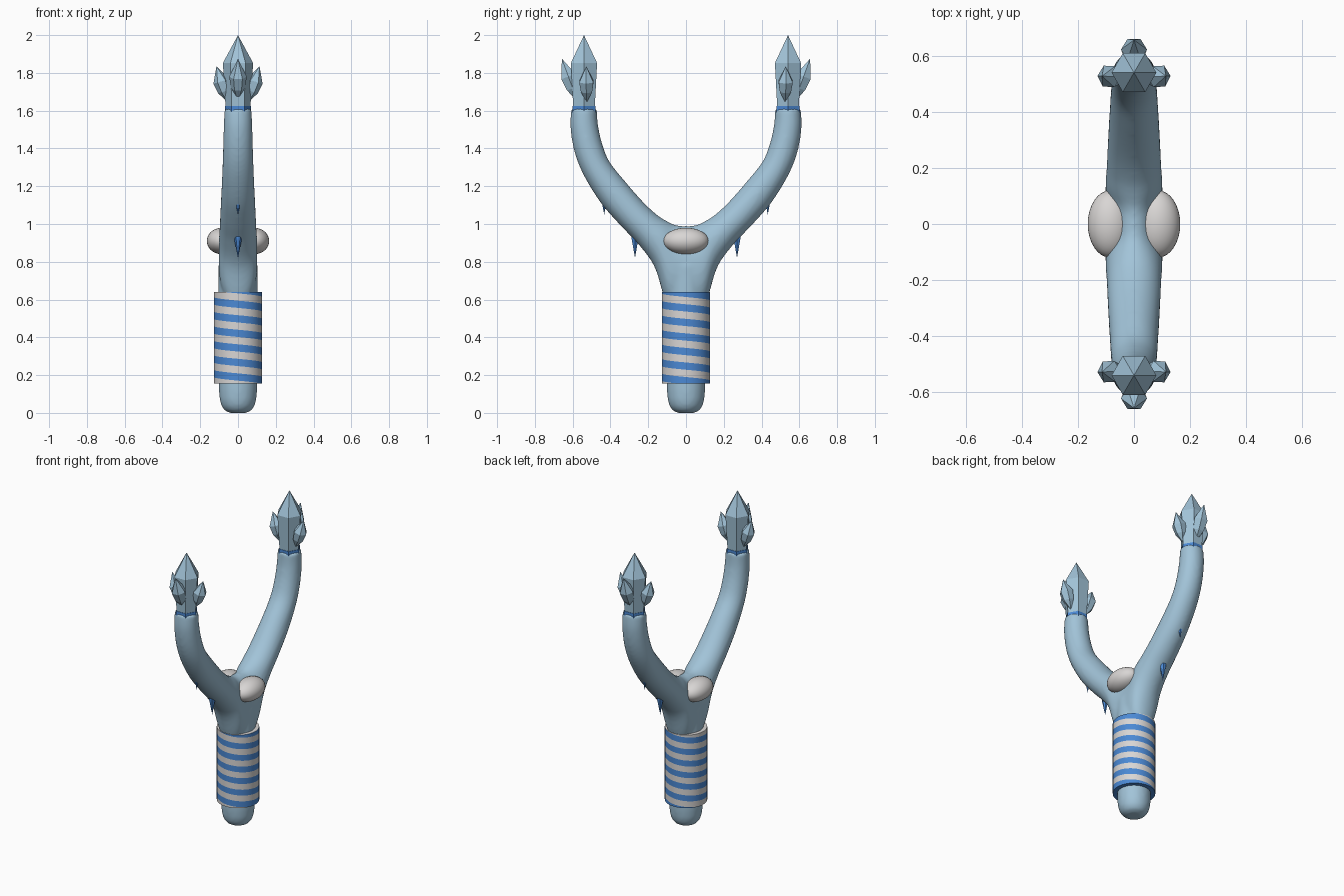
import bpy, bmesh, math
from mathutils import Vector

if "Cube" in bpy.data.objects:
    bpy.data.objects.remove(bpy.data.objects["Cube"])


def material(name, rgb):
    m = bpy.data.materials.new(name)
    m.diffuse_color = (*rgb, 1)
    m.use_nodes = True
    m.node_tree.nodes["Principled BSDF"].inputs["Base Color"].default_value = m.diffuse_color
    return m


ICE = material("pale ice blue", (0.36, 0.55, 0.69))
BLUE = material("strong blue", (0.07, 0.25, 0.66))
WHITE = material("warm white", (0.69, 0.67, 0.66))


def make(name, bm, mats, smooth=False):
    bmesh.ops.recalc_face_normals(bm, faces=bm.faces)
    me = bpy.data.meshes.new(name)
    bm.to_mesh(me)
    bm.free()
    for m in mats:
        me.materials.append(m)
    for p in me.polygons:
        p.use_smooth = smooth
    ob = bpy.data.objects.new(name, me)
    bpy.context.collection.objects.link(ob)
    return ob


def loft(bm, rings):
    """Skin closed rings of points and cap both ends."""
    vs = [[bm.verts.new(p) for p in r] for r in rings]
    n = len(vs[0])
    for a, b in zip(vs, vs[1:]):
        for i in range(n):
            j = (i + 1) % n
            bm.faces.new((a[i], a[j], b[j], b[i]))
    bm.faces.new(vs[0][::-1])
    bm.faces.new(vs[-1])


def catmull(pts, steps):
    out = []
    for i in range(len(pts) - 1):
        p0, p1, p2, p3 = (Vector(pts[min(max(k, 0), len(pts) - 1)]) for k in range(i - 1, i + 3))
        for s in range(steps):
            t = s / steps
            out.append(0.5 * (2 * p1 + (p2 - p0) * t + (2 * p0 - 5 * p1 + 4 * p2 - p3) * t * t
                              + (3 * p1 - p0 - 3 * p2 + p3) * t ** 3))
    return out + [Vector(pts[-1])]


# Forked body: sections given as inner y,z, outer y,z and half width in x
half = [(0, .99, 0, .55, .10), (.05, .993, .10, .58, .102), (.10, 1.015, .165, .77, .102),
        (.155, 1.05, .25, .89, .098), (.23, 1.12, .345, .99, .094), (.33, 1.235, .45, 1.11, .088),
        (.405, 1.33, .54, 1.255, .083), (.442, 1.42, .59, 1.38, .079),
        (.465, 1.52, .612, 1.51, .076), (.472, 1.61, .608, 1.61, .072)]
full = [(-a, b, -c, d, w) for a, b, c, d, w in half[:0:-1]] + half
rings = []
for a, b, c, d, w in catmull(full, 5):
    mid, axis = Vector((0, (a + c) / 2, (b + d) / 2)), Vector((0, (a - c) / 2, (b - d) / 2))
    rings.append([mid + axis * math.cos(t) + Vector((w * math.sin(t), 0, 0))
                  for t in (math.tau * k / 32 for k in range(32))])
bm = bmesh.new()
loft(bm, rings)
# Handle with a rounded butt, merged into the same body
profile = [(.045, 0), (.07, .012), (.087, .035), (.097, .07), (.101, .12), (.104, .4), (.105, .78)]
loft(bm, [[(r * math.cos(math.tau * k / 40), r * math.sin(math.tau * k / 40), z) for k in range(40)]
          for r, z in profile])
body = make("forked_body", bm, [ICE], True)
rm = body.modifiers.new("blend", 'REMESH')
rm.mode, rm.voxel_size, rm.use_smooth_shade = 'VOXEL', 0.011, True
sm = body.modifiers.new("soften", 'SMOOTH')
sm.factor, sm.iterations = 0.5, 8

# Grip wrap: helical bands clipped between the two ends
Z0, Z1, R, PITCH, N = .155, .64, .128, .077, 64
bm = bmesh.new()


def wrap_point(k, i):
    t = math.tau * i / N
    z = .575 + PITCH * (k / 2 - .25) - PITCH * (t / math.tau - .75)
    return (R * math.cos(t), R * math.sin(t), min(max(z, Z0), Z1))


for k in range(-15, 6):
    for i in range(N):
        pts = [wrap_point(k, i), wrap_point(k, i + 1), wrap_point(k + 1, i + 1), wrap_point(k + 1, i)]
        uniq = [p for n, p in enumerate(pts) if (Vector(p) - Vector(pts[n - 1])).length > 1e-6]
        if len(uniq) > 2 and max(p[2] for p in uniq) - min(p[2] for p in uniq) > 1e-6:
            bm.faces.new([bm.verts.new(p) for p in uniq]).material_index = k % 2
for z, mi in ((Z0, 0), (Z1, 1)):
    f = bm.faces.new([bm.verts.new((R * math.cos(math.tau * i / N), R * math.sin(math.tau * i / N), z))
                      for i in range(N)])
    f.material_index = mi
bmesh.ops.remove_doubles(bm, verts=bm.verts, dist=1e-5)
wrap = make("grip_wrap", bm, [BLUE, WHITE], True)
bpy.context.view_layer.objects.active = wrap
wrap.select_set(True)
bpy.ops.object.shade_smooth_by_angle(angle=math.radians(40))

# Oval studs on both faces of the fork
for s, side in ((-1, "left"), (1, "right")):
    bm = bmesh.new()
    bmesh.ops.create_uvsphere(bm, u_segments=32, v_segments=20, radius=1)
    for v in bm.verts:
        v.co = (v.co.x * .08 + s * .085, v.co.y * .12, v.co.z * .07 + .91)
    make("oval_stud_" + side, bm, [WHITE], True)


def crystal(name, base, tip, stations, mat, sides=6, turn=0.0):
    """Faceted shard: stations are (fraction along axis, radius)."""
    base, tip = Vector(base), Vector(tip)
    axis = tip - base
    q = axis.to_track_quat('Z', 'Y')
    bm = bmesh.new()
    loft(bm, [[base + axis * f + q @ Vector((r * math.cos(turn + math.tau * k / sides),
                                             r * math.sin(turn + math.tau * k / sides), 0))
               for k in range(sides)] for f, r in stations])
    bmesh.ops.remove_doubles(bm, verts=bm.verts, dist=1e-4)
    return make(name, bm, [mat])


SHARD = [(0, .00001), (.3, .034), (.58, .043), (1, .00001)]
for s, side in ((-1, "near"), (1, "far")):
    # Main tip crystal and its collar
    crystal("main_crystal_" + side, (0, s * .54, 1.59), (0, s * .54, 2.0),
            [(0, .064), (.64, .08), (1, .00001)], ICE)
    crystal("collar_" + side, (0, s * .54, 1.59), (0, s * .54, 1.625), [(0, .069), (1, .069)], BLUE)
    # Small shards leaning outwards
    crystal("outer_shard_" + side, (0, s * .575, 1.65), (0, s * .657, 1.875),
            [(f, r * 1.08) for f, r in SHARD], ICE)
    for x, lr in ((-1, "left"), (1, "right")):
        crystal(f"side_shard_{side}_{lr}", (x * .055, s * .525, 1.645), (x * .114, s * .528, 1.835),
                SHARD, ICE, turn=math.pi / 2)
    # Hanging icicles under the arm
    crystal("large_icicle_" + side, (0, s * .27, .95), (0, s * .27, .82),
            [(0, .021), (.2, .021), (1, .00001)], BLUE)
    crystal("small_icicle_" + side, (0, s * .433, 1.14), (0, s * .433, 1.05),
            [(0, .016), (.2, .016), (1, .00001)], BLUE)
